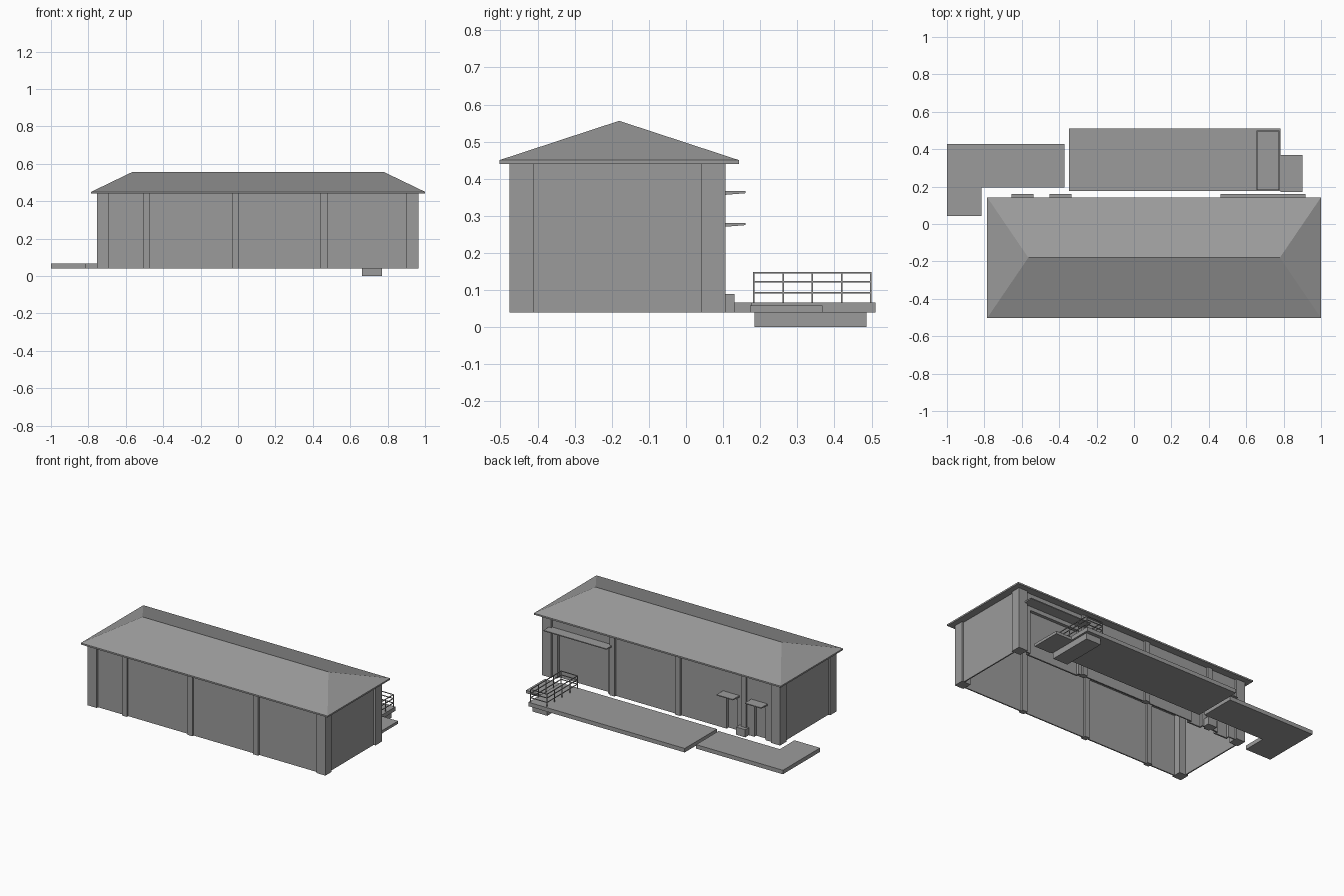
import bpy
import bmesh

cube = bpy.data.objects.get("Cube")
if cube:
    bpy.data.objects.remove(cube, do_unlink=True)

grey = bpy.data.materials.new("plain grey")
grey.use_nodes = True
grey.diffuse_color = (0.33, 0.33, 0.33, 1)
grey.node_tree.nodes["Principled BSDF"].inputs["Base Color"].default_value = (0.33, 0.33, 0.33, 1)


def finish(name, bm):
    bmesh.ops.recalc_face_normals(bm, faces=bm.faces)
    mesh = bpy.data.meshes.new(name)
    bm.to_mesh(mesh)
    bm.free()
    mesh.materials.append(grey)
    obj = bpy.data.objects.new(name, mesh)
    bpy.context.collection.objects.link(obj)
    return obj


def add_box(bm, xs, ys, zs):
    verts = bmesh.ops.create_cube(bm, size=1)["verts"]
    for v in verts:
        for i, (a, b) in enumerate((xs, ys, zs)):
            v.co[i] = a if v.co[i] < 0 else b


def boxes(name, *items):
    bm = bmesh.new()
    for item in items:
        add_box(bm, *item)
    return finish(name, bm)


def hull(name, points):
    bm = bmesh.new()
    for p in points:
        bm.verts.new(p)
    bmesh.ops.convex_hull(bm, input=bm.verts)
    bmesh.ops.dissolve_limit(bm, angle_limit=0.01, verts=bm.verts, edges=bm.edges)
    return finish(name, bm)


def prism(name, outline, z0, z1):
    bm = bmesh.new()
    face = bm.faces.new([bm.verts.new((x, y, z0)) for x, y in outline])
    new = bmesh.ops.extrude_face_region(bm, geom=[face])["geom"]
    bmesh.ops.translate(bm, vec=(0, 0, z1 - z0), verts=[g for g in new if isinstance(g, bmesh.types.BMVert)])
    return finish(name, bm)


# Main dimensions
X0, X1 = -0.755, 0.965
Y0, Y1 = -0.475, 0.107
BASE, EAVE = 0.04, 0.44
INSET, THICK, POST = 0.013, 0.008, 0.065
HEIGHT = (BASE, EAVE)

# Plain walls, open underneath
boxes("front_wall", ((X0 + INSET, X1 - INSET), (Y0 + INSET, Y0 + INSET + THICK), HEIGHT))
for name, x in (("right_wall", X0 + INSET), ("left_wall", X1 - INSET - THICK)):
    boxes(name, ((x, x + THICK), (Y0 + INSET, Y1 - INSET), HEIGHT))

# Back wall with one wide and two narrow recessed doors
wall_y = (Y1 - INSET - THICK, Y1 - INSET)
door_y = (Y1 - INSET - 0.03, Y1 - INSET - 0.02)
parts = []
x = X0 + INSET
for name, a, b, top in (("right_door", -0.64, -0.56, 0.25),
                        ("middle_door", -0.44, -0.36, 0.25),
                        ("loading_door", 0.5, 0.865, 0.33)):
    parts.append(((x, a), wall_y, HEIGHT))
    parts.append(((a, b), wall_y, (top, EAVE)))
    boxes(name, ((a - 0.01, b + 0.01), door_y, (BASE, top + 0.01)))
    boxes(name + "_frame",
          ((a - 0.008, a), (door_y[0], wall_y[1]), (BASE, top)),
          ((b, b + 0.008), (door_y[0], wall_y[1]), (BASE, top)),
          ((a, b), (door_y[0], wall_y[1]), (top, top + 0.008)))
    x = b
parts.append(((x, X1 - INSET), wall_y, HEIGHT))
boxes("back_wall", *parts)

# Corner posts and pilasters
boxes("corner_posts", *[((x, x + POST), (y, y + POST), HEIGHT)
                        for x in (X0, X1 - POST) for y in (Y0, Y1 - POST)])
boxes("pilasters", *[((x - 0.018, x + 0.018), (y, y + 0.035), HEIGHT)
                     for x in (-0.49, -0.015, 0.46) for y in (Y0, Y1 - 0.035)])

# Hipped roof with a thin eave
eave = [(x, y, z) for x in (-0.785, 1) for y in (-0.503, 0.143) for z in (EAVE, 0.45)]
hull("hipped_roof", eave + [(-0.565, -0.18, 0.556), (0.78, -0.18, 0.556)])

# Tapered door canopies
for name, a, b, z in (("loading_canopy", 0.463, 0.918, 0.367),
                      ("right_canopy", -0.656, -0.538, 0.281),
                      ("middle_canopy", -0.452, -0.334, 0.281)):
    hull(name, [(x, y, h) for x in (a, b) for y, h in
                ((wall_y[0], z), (wall_y[0], z - 0.012), (0.161, z), (0.161, z - 0.006))])

# Small box at the foot of the rear pilaster
boxes("utility_box", ((-0.52, -0.455), (Y1 - 0.02, 0.131), (BASE, 0.09)))

# Rear platform, angled walkway, foot block and step
boxes("platform", ((-0.348, 0.783), (0.177, 0.51), (BASE, 0.066)))
prism("walkway", [(-1, 0.043), (-0.815, 0.043), (-0.815, 0.195),
                  (-0.372, 0.195), (-0.372, 0.427), (-1, 0.427)], BASE, 0.066)
boxes("foot_block", ((0.663, 0.77), (0.185, 0.487), (0, BASE)))
boxes("side_step", ((0.783, 0.9), (0.172, 0.368), (BASE, 0.058)))

# Railing around the end of the platform
RX, RY, TOP, R = (0.657, 0.775), (0.183, 0.498), 0.147, 0.0022
rails = []
for z in (0.093, 0.122, TOP):
    zs = (z - R, z + R)
    rails += [((x - R, x + R), RY, zs) for x in RX]
    rails += [(RX, (y - R, y + R), zs) for y in RY]
for x in RX:
    for i in range(5):
        y = RY[0] + (RY[1] - RY[0]) * i / 4
        rails.append(((x - R, x + R), (y - R, y + R), (0.066, TOP)))
boxes("railing", *rails)
